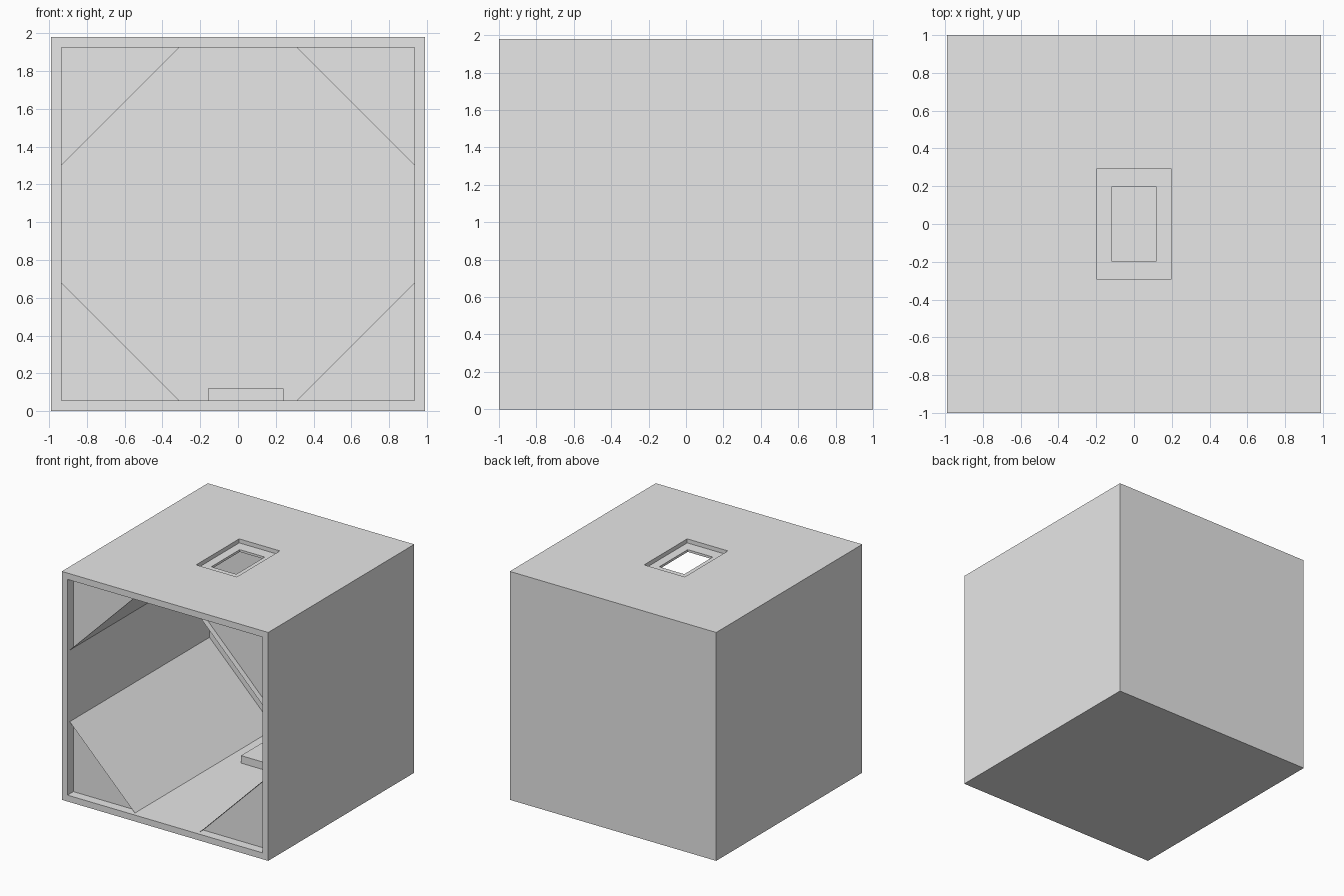
import bpy
import bmesh

if "Cube" in bpy.data.objects:
    bpy.data.objects.remove(bpy.data.objects["Cube"], do_unlink=True)

grey = bpy.data.materials.new("plain grey")
grey.use_nodes = True
GREY = (0.8, 0.8, 0.8, 1)
grey.diffuse_color = GREY
grey.node_tree.nodes["Principled BSDF"].inputs["Base Color"].default_value = GREY

HALF, HEIGHT, WALL = 0.99, 1.98, 0.055
INNER = HALF - WALL
MIDDLE = HEIGHT / 2
LEG = 0.625


def finish(name, bm):
    mesh = bpy.data.meshes.new(name)
    bm.to_mesh(mesh)
    bm.free()
    mesh.materials.append(grey)
    obj = bpy.data.objects.new(name, mesh)
    bpy.context.collection.objects.link(obj)
    return obj


def box(name, low, high):
    bm = bmesh.new()
    bmesh.ops.create_cube(bm, size=1)
    for v in bm.verts:
        for i in range(3):
            v.co[i] = low[i] if v.co[i] < 0 else high[i]
    return finish(name, bm)


def cut(target, low, high):
    cutter = box("cutter", low, high)
    cutter.hide_render = True
    mod = target.modifiers.new("cut", "BOOLEAN")
    mod.operation = "DIFFERENCE"
    mod.solver = "EXACT"
    mod.object = cutter
    bpy.context.view_layer.objects.active = target
    bpy.ops.object.modifier_apply(modifier=mod.name)
    bpy.data.objects.remove(cutter, do_unlink=True)


# Hollow cabinet, open at the front, with a stepped port in the roof
cabinet = box("cabinet", (-HALF, -1, 0), (HALF, 1, HEIGHT))
cut(cabinet, (-INNER, -1.2, WALL), (INNER, 1 - WALL, HEIGHT - WALL))
cut(cabinet, (-0.195, -0.295, HEIGHT - 0.035), (0.195, 0.295, HEIGHT + 0.2))
cut(cabinet, (-0.12, -0.195, HEIGHT - 0.2), (0.12, 0.195, HEIGHT + 0.2))


# Thin sloping panel across each corner, closed by a set-back triangle
def corner(name, sx, sz):
    def point(x, y, z):
        return bm.verts.new((sx * x, y, MIDDLE + sz * z))

    bm = bmesh.new()
    near = INNER - LEG
    front, back, cap = -0.97, 1 - WALL, -0.92
    bm.faces.new([point(INNER, front, near), point(near, front, INNER),
                  point(near, back, INNER), point(INNER, back, near)])
    bm.faces.new([point(INNER, cap, near), point(near, cap, INNER),
                  point(INNER, cap, INNER)])
    if sx * sz < 0:
        bmesh.ops.reverse_faces(bm, faces=bm.faces[:])
    finish(name, bm)


for side, sx in (("left", 1), ("right", -1)):
    for level, sz in (("upper", 1), ("lower", -1)):
        corner(f"{level}_{side}_corner_panel", sx, sz)

# Low block on the floor
box("floor_block", (-0.16, 0.27, WALL), (0.24, 0.8, 0.12))
